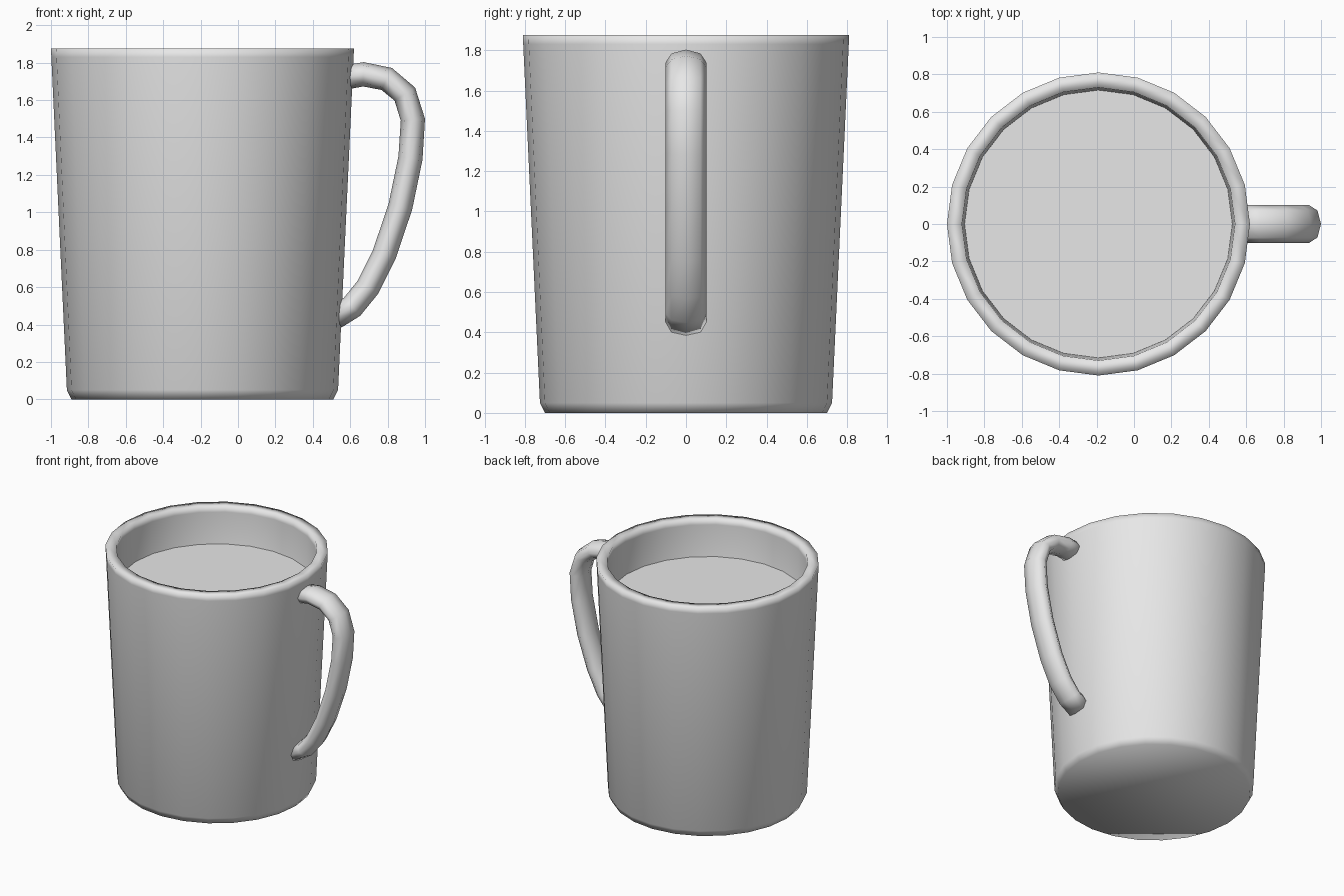
import bpy, bmesh
from math import sin, cos, tau
from mathutils import Vector

cube = bpy.data.objects.get("Cube")
if cube:
    bpy.data.objects.remove(cube, do_unlink=True)

SIDES = 24
CENTRE_X = -0.19

grey = bpy.data.materials.new("light grey")
grey.use_nodes = True
grey.diffuse_color = (0.8, 0.8, 0.8, 1)
grey.node_tree.nodes["Principled BSDF"].inputs["Base Color"].default_value = grey.diffuse_color


def loft(name, rings, smooth=True):
    """Join equal rings of points with quads and cap both ends."""
    bm = bmesh.new()
    loops = [[bm.verts.new(p) for p in ring] for ring in rings]
    n = len(loops[0])
    for a, b in zip(loops, loops[1:]):
        for i in range(n):
            j = (i + 1) % n
            bm.faces.new((a[i], a[j], b[j], b[i]))
    bm.faces.new(loops[0])
    if len(loops) > 1:
        bm.faces.new(loops[-1])
        bmesh.ops.recalc_face_normals(bm, faces=bm.faces)
    for f in bm.faces:
        f.smooth = smooth
    mesh = bpy.data.meshes.new(name)
    bm.to_mesh(mesh)
    bm.free()
    mesh.materials.append(grey)
    obj = bpy.data.objects.new(name, mesh)
    bpy.context.collection.objects.link(obj)
    return obj


def circle(radius, z):
    return [(CENTRE_X + radius * cos(tau * i / SIDES), radius * sin(tau * i / SIDES), z)
            for i in range(SIDES)]


# Cup: outer wall from the base up, over the rim and down the inside
cup_profile = [(0.70, 0), (0.725, 0.05), (0.808, 1.83), (0.81, 1.875),
               (0.73, 1.875), (0.728, 1.83), (0.65, 0.1)]
loft("cup", [circle(r, z) for r, z in cup_profile])

# Drink: flat surface inside the cup
loft("drink_surface", [circle(0.716, 1.58)], smooth=False)

# Handle: flattened octagon swept along a curve in the xz plane
path = [(0.57, 1.72), (0.67, 1.738), (0.795, 1.713), (0.892, 1.632), (0.935, 1.495),
        (0.922, 1.29), (0.868, 1.03), (0.782, 0.775), (0.695, 0.60),
        (0.61, 0.495), (0.52, 0.44)]
path = [Vector((x, 0, z)) for x, z in path]
handle_rings = []
for i, p in enumerate(path):
    tangent = (path[min(i + 1, len(path) - 1)] - path[max(i - 1, 0)]).normalized()
    across = Vector((0, 1, 0))
    out = across.cross(tangent)
    handle_rings.append([p + across * 0.102 * sin(tau * k / 8) + out * 0.065 * cos(tau * k / 8)
                         for k in range(8)])
loft("handle", handle_rings)
